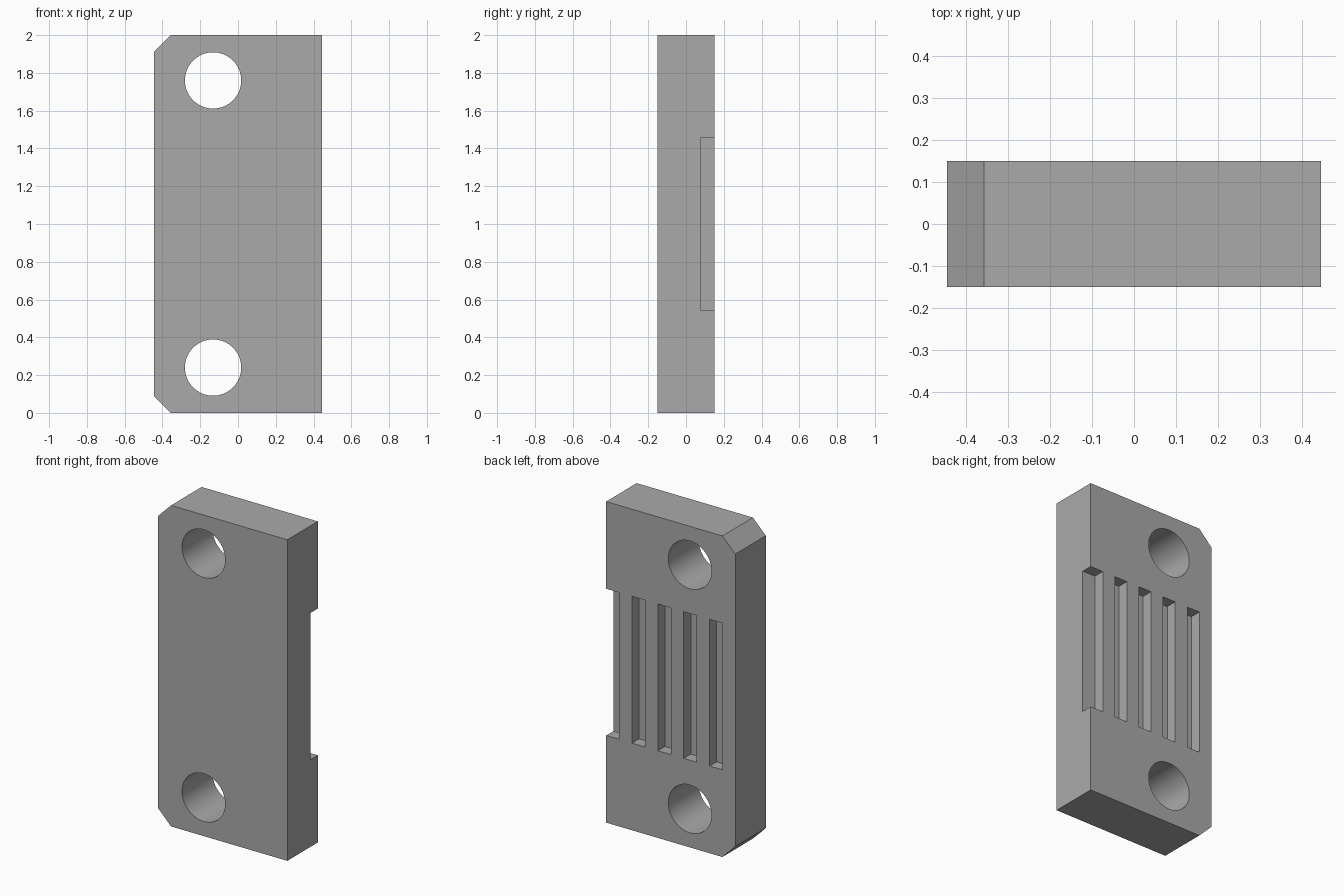
import bpy
import bmesh
import math
from mathutils import Matrix, Vector

cube = bpy.data.objects.get("Cube")
if cube:
    bpy.data.objects.remove(cube, do_unlink=True)

HALF_W, HALF_D, HEIGHT = 0.445, 0.15, 2.0
CHAMFER = 0.089
SLOT_W, SLOT_DEPTH = 0.089, 0.07
SLOT_LOW, SLOT_HIGH = 0.543, 1.457

grey = bpy.data.materials.new("plain grey")
grey.use_nodes = True
grey.diffuse_color = (0.4, 0.4, 0.4, 1)
grey.node_tree.nodes["Principled BSDF"].inputs["Base Color"].default_value = grey.diffuse_color


def make_object(name, bm):
    bmesh.ops.recalc_face_normals(bm, faces=bm.faces)
    mesh = bpy.data.meshes.new(name)
    bm.to_mesh(mesh)
    bm.free()
    mesh.materials.append(grey)
    obj = bpy.data.objects.new(name, mesh)
    bpy.context.collection.objects.link(obj)
    return obj


# Plate: outline with two cut corners, extruded front to back
bm = bmesh.new()
outline = [(-HALF_W + CHAMFER, 0), (HALF_W, 0), (HALF_W, HEIGHT),
           (-HALF_W + CHAMFER, HEIGHT), (-HALF_W, HEIGHT - CHAMFER), (-HALF_W, CHAMFER)]
face = bm.faces.new([bm.verts.new((x, -HALF_D, z)) for x, z in outline])
sweep = bmesh.ops.extrude_face_region(bm, geom=[face])
moved = [v for v in sweep["geom"] if isinstance(v, bmesh.types.BMVert)]
bmesh.ops.translate(bm, verts=moved, vec=(0, 2 * HALF_D, 0))
plate = make_object("mounting_plate", bm)

# Cutter for the two bolt holes
bm = bmesh.new()
for z in (0.24, HEIGHT - 0.24):
    bmesh.ops.create_cone(bm, cap_ends=True, segments=64, radius1=0.149, radius2=0.149, depth=1,
                          matrix=Matrix.Translation((-0.132, 0, z)) @ Matrix.Rotation(math.pi / 2, 4, "X"))
hole_cutter = make_object("hole_cutter", bm)

# Cutter for the five back grooves; the first one breaks through the left side
bm = bmesh.new()
for i in range(5):
    right = HALF_W - SLOT_W * (2 * i + 1)
    left = right + SLOT_W + (0.05 if i == 0 else 0)
    low = Vector((right, HALF_D - SLOT_DEPTH, SLOT_LOW))
    high = Vector((left, HALF_D + 0.05, SLOT_HIGH))
    bmesh.ops.create_cube(bm, size=1, matrix=Matrix.Translation((low + high) / 2)
                          @ Matrix.Diagonal((*(high - low), 1)))
groove_cutter = make_object("groove_cutter", bm)

# Cut the plate, then keep only the finished part
for cutter in (hole_cutter, groove_cutter):
    mod = plate.modifiers.new(cutter.name, "BOOLEAN")
    mod.operation = "DIFFERENCE"
    mod.solver = "EXACT"
    mod.object = cutter
    cutter.hide_render = True

bpy.ops.object.select_all(action="DESELECT")
bpy.context.view_layer.objects.active = plate
plate.select_set(True)
for mod in list(plate.modifiers):
    bpy.ops.object.modifier_apply(modifier=mod.name)
for cutter in (hole_cutter, groove_cutter):
    bpy.data.objects.remove(cutter, do_unlink=True)

# Smooth hole walls, sharp edges elsewhere
bpy.ops.object.shade_smooth_by_angle(angle=math.radians(30))
